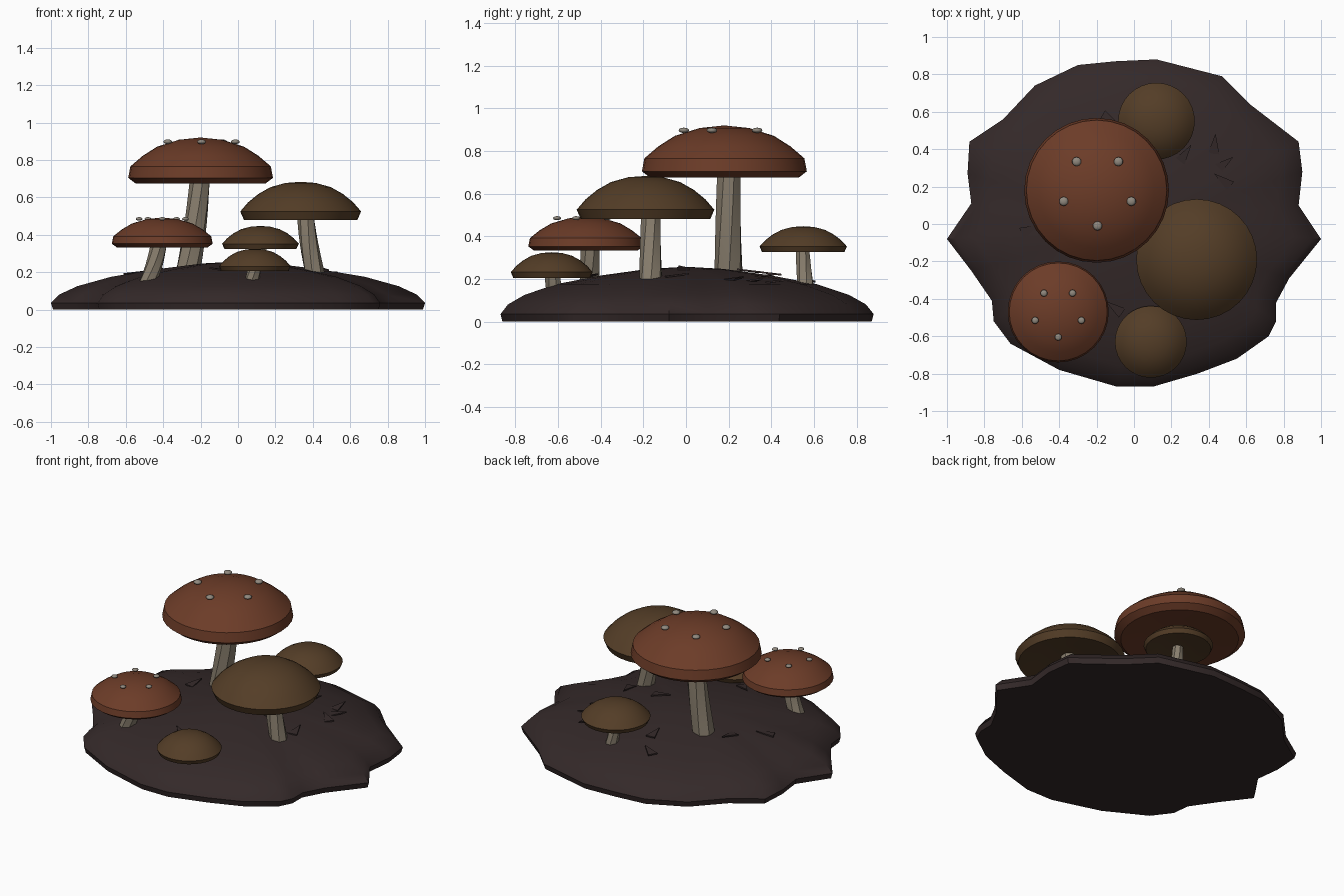
import bpy, bmesh, math, random
from mathutils import Vector

if "Cube" in bpy.data.objects:
    bpy.data.objects.remove(bpy.data.objects["Cube"])

random.seed(4)


def material(name, rgb):
    m = bpy.data.materials.new(name)
    m.diffuse_color = (*rgb, 1)
    m.use_nodes = True
    m.node_tree.nodes["Principled BSDF"].inputs["Base Color"].default_value = m.diffuse_color
    return m


SOIL = material("dark_soil", (0.034, 0.022, 0.022))
RED = material("rust_red", (0.150, 0.045, 0.021))
BROWN = material("brown", (0.088, 0.047, 0.020))
STEM = material("pale_stem", (0.25, 0.21, 0.155))
SPOT = material("grey_spot", (0.28, 0.25, 0.21))


def finish(name, bm, mat, angle=30):
    bmesh.ops.recalc_face_normals(bm, faces=bm.faces)
    me = bpy.data.meshes.new(name)
    bm.to_mesh(me)
    bm.free()
    me.materials.append(mat)
    ob = bpy.data.objects.new(name, me)
    bpy.context.collection.objects.link(ob)
    bpy.ops.object.select_all(action='DESELECT')
    ob.select_set(True)
    bpy.context.view_layer.objects.active = ob
    bpy.ops.object.shade_smooth_by_angle(angle=math.radians(angle))
    return ob


def loft(rings):
    """Closed skin through rings of points; a one-point ring is a tip."""
    bm = bmesh.new()
    rows = [[bm.verts.new(p) for p in ring] for ring in rings]
    for a, b in zip(rows, rows[1:]):
        n = max(len(a), len(b))
        for i in range(n):
            j = (i + 1) % n
            if len(b) == 1:
                bm.faces.new((a[i], a[j], b[0]))
            elif len(a) == 1:
                bm.faces.new((a[0], b[j], b[i]))
            else:
                bm.faces.new((a[i], a[j], b[j], b[i]))
    for row in (rows[0], rows[-1]):
        if len(row) > 1:
            bm.faces.new(row)
    return bm


def circle(c, r, z, n, rib=1.0, turn=0.0):
    return [(c[0] + r * (rib if i % 2 else 1) * math.cos(math.tau * i / n + turn),
             c[1] + r * (rib if i % 2 else 1) * math.sin(math.tau * i / n + turn), z)
            for i in range(n)]


# Soil mound: irregular outline, stepped inwards up to a low dome
OUTLINE = [(-1, -.08), (-.87, .11), (-.89, .27), (-.88, .44), (-.7, .56), (-.53, .74),
           (-.3, .85), (-.1, .87), (.12, .88), (.47, .79), (.62, .64), (.88, .44),
           (.9, .28), (.88, .1), (1, -.08), (.83, -.29), (.76, -.42), (.76, -.52),
           (.72, -.6), (.55, -.72), (.34, -.8), (.1, -.87), (-.09, -.87), (-.4, -.78),
           (-.66, -.64), (-.75, -.52), (-.76, -.41), (-.87, -.25)]
DOME = [(.99, 0), (1, .035), (.96, .08), (.87, .125), (.7, .175), (.45, .217), (.2, .247)]
rings = []
for s, z in DOME:
    ring = []
    for x, y in OUTLINE:
        # inner rings relax towards a circle
        k = s * (1 + (1 - s) * 0.8 * (0.88 / math.hypot(x, y) - 1))
        ring.append((x * k, y * k, z))
    rings.append(ring)
rings.append([(0, 0, .257)])
finish("soil_mound", loft(rings), SOIL, 40)


def ground_z(x, y):
    s = math.hypot(x, y) / 0.9
    pts = [(0, .257)] + DOME[::-1]
    for (s0, z0), (s1, z1) in zip(pts, pts[1:]):
        if s <= s1:
            return z0 + (z1 - z0) * (s - s0) / (s1 - s0)
    return 0.03


# Cap profiles: (radius, height) fractions from the underside to the tip
RED_CAP = [(.25, .08), (.6, .03), (.9, 0), (1, .12), (.97, .37), (.8, .6), (.6, .8), (.3, .95)]
BROWN_CAP = [(.25, .1), (.6, .04), (.94, 0), (1, .22), (.87, .46), (.7, .68), (.5, .86), (.25, .97)]


def cap(name, c, r, z0, z1, profile, mat):
    h = z1 - z0
    rings = [[(c[0], c[1], z0 + .08 * h)]]
    rings += [circle(c, r * f, z0 + h * g, 32) for f, g in profile]
    rings.append([(c[0], c[1], z1)])
    finish(name, loft(rings), mat)


def stem(name, base, top, r0, r1):
    a, b = Vector(base), Vector(top)
    rings = []
    for i in range(7):
        t = i / 6
        p = a.lerp(b, t)
        p.x += (b.x - a.x) * 0.12 * math.sin(math.pi * t)
        rings.append(circle(p, r0 + (r1 - r0) * t, p.z, 14, 0.92, 0.5 * t))
    finish(name, loft(rings), STEM)


def spots(name, c, ring_r, r, z):
    for i in range(5):
        ang = math.radians(-90 + 72 * i)
        bm = bmesh.new()
        bmesh.ops.create_uvsphere(bm, u_segments=10, v_segments=6, radius=r)
        bmesh.ops.scale(bm, vec=(1, 1, .5), verts=bm.verts)
        bmesh.ops.translate(bm, verts=bm.verts, vec=(
            c[0] + ring_r * math.cos(ang), c[1] + ring_r * math.sin(ang), z))
        finish(f"{name}_{i + 1}", bm, SPOT, 60)


# Large red mushroom
cap("large_red_cap", (-.2, .18), .387, .675, .92, RED_CAP, RED)
stem("large_red_stem", (-.27, .2, .2), (-.2, .2, .72), .068, .055)
spots("large_cap_spot", (-.195, .18), .19, .025, .897)

# Small red mushroom
cap("small_red_cap", (-.405, -.47), .27, .333, .492, RED_CAP, RED)
stem("small_red_stem", (-.49, -.45, .13), (-.42, -.45, .36), .05, .045)
spots("small_cap_spot", (-.405, -.475), .13, .019, .485)

# Large brown mushroom
cap("large_brown_cap", (.335, -.19), .323, .48, .683, BROWN_CAP, BROWN)
stem("large_brown_stem", (.41, -.165, .19), (.36, -.165, .53), .055, .046)

# Back brown mushroom
cap("back_brown_cap", (.12, .55), .205, .325, .447, BROWN_CAP, BROWN)
stem("back_brown_stem", (.15, .565, .13), (.12, .545, .35), .041, .032)

# Front brown mushroom
cap("front_brown_cap", (.09, -.63), .192, .205, .325, BROWN_CAP, BROWN)
stem("front_brown_stem", (.06, -.61, .11), (.09, -.63, .23), .042, .036)

# Leaf litter: thin triangular flakes lying just above the soil
FLAKES = [(.43, .42), (.48, .32), (.48, .23), (.27, .37), (-.56, -.03), (-.1, -.45),
          (-.13, .56), (.1, .3), (-.05, .4), (-.42, .15), (.2, -.02), (.45, -.05)]
bm = bmesh.new()
for x, y in FLAKES:
    turn = random.uniform(0, math.tau)
    z = ground_z(x, y) + .012
    tri = [(.065, 0), (-.045, .03), (-.045, -.03)]
    pts = [(x + u * math.cos(turn) - v * math.sin(turn),
            y + u * math.sin(turn) + v * math.cos(turn),
            z + .12 * u) for u, v in tri]
    lo = [bm.verts.new((px, py, pz - .008)) for px, py, pz in pts]
    hi = [bm.verts.new(p) for p in pts]
    bm.faces.new(hi)
    bm.faces.new(lo[::-1])
    for i in range(3):
        j = (i + 1) % 3
        bm.faces.new((lo[i], lo[j], hi[j], hi[i]))
finish("leaf_litter", bm, SOIL)
